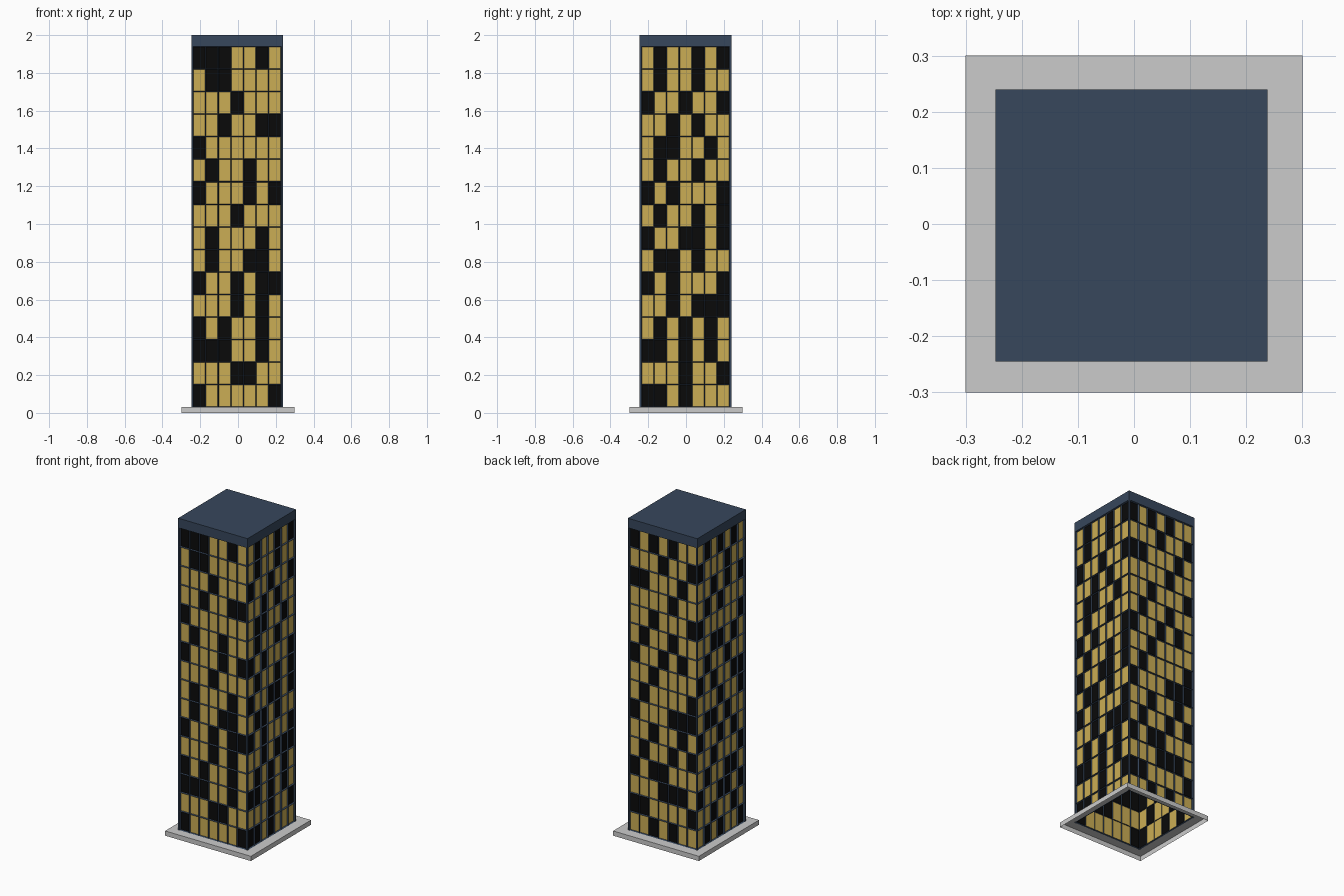
import bpy, bmesh
from mathutils import Matrix, Vector

if "Cube" in bpy.data.objects:
    bpy.data.objects.remove(bpy.data.objects["Cube"])

CX, CY, HALF = -0.0045, -0.0025, 0.2425
Z0, Z1, TOP = 0.03, 1.94, 2.0
COLS, ROWS, MARGIN = 7, 16, 0.009

def material(name, rgb):
    m = bpy.data.materials.new(name)
    m.diffuse_color = (*rgb, 1)
    m.use_nodes = True
    m.node_tree.nodes["Principled BSDF"].inputs["Base Color"].default_value = m.diffuse_color
    return m

frame = material("frame_blue", (0.038, 0.063, 0.107))
lit = material("window_lit", (0.60, 0.42, 0.09))
dark = material("window_dark", (0.003, 0.003, 0.003))

def finish(name, bm, mats=()):
    bmesh.ops.remove_doubles(bm, verts=bm.verts, dist=1e-5)
    me = bpy.data.meshes.new(name)
    bm.to_mesh(me)
    bm.free()
    for m in mats:
        me.materials.append(m)
    ob = bpy.data.objects.new(name, me)
    bpy.context.collection.objects.link(ob)
    return ob

# Dark window columns per floor, top floor first
PATTERNS = {
    "front": "0125 12 3 2 56 0 14 046 3 15 145 0356 35 025 0125 34 06",
    "right": "146 14 036 24 125 14 026 146 0346 124 026 2456 135 0135 36 013",
    "back": "024 36 015 4 26 14 035 2 16 0456 25 146 023 345 016 24",
    "left": "135 04 246 13 06 235 14 0256 36 124 035 26 145 0346 25 136",
}
PATTERNS["front"] = PATTERNS["front"].replace("2 56", "256")

# Four walls: frame grid with recessed panes
for k, (side, text) in enumerate(PATTERNS.items()):
    floors = text.split()
    bm = bmesh.new()
    place = Matrix.Translation((CX, CY, 0)) @ Matrix.Rotation(k * 1.5707963, 4, 'Z')

    def quad(x0, x1, z0, z1):
        return bm.faces.new([bm.verts.new(place @ Vector((x, -HALF, z)))
                             for x, z in ((x0, z0), (x1, z0), (x1, z1), (x0, z1))])

    a = HALF - MARGIN
    dx, dz = 2 * a / COLS, (Z1 - Z0) / ROWS
    panes = []
    for r in range(ROWS):
        for c in range(COLS):
            f = quad(-a + c * dx, -a + (c + 1) * dx, Z1 - (r + 1) * dz, Z1 - r * dz)
            panes.append((f, 2 if str(c) in floors[r] else 1))
    for s in (-HALF, a):
        quad(s, s + MARGIN, Z0, Z1)
    bm.normal_update()
    bmesh.ops.inset_individual(bm, faces=[p[0] for p in panes], thickness=0.004, depth=-0.01)
    for f, slot in panes:
        f.material_index = slot
    finish(side + "_wall", bm, (frame, lit, dark))

# Roof cap
bm = bmesh.new()
bmesh.ops.create_cube(bm, size=1, matrix=Matrix.Translation((CX, CY, (Z1 + TOP) / 2))
                      @ Matrix.Diagonal((2 * HALF, 2 * HALF, TOP - Z1, 1)))
finish("roof", bm, (frame,))

# Open-bottomed plinth: outer skirt and top ring around the tower
bm = bmesh.new()
loops = [[bm.verts.new((cx + sx * h, cy + sy * h, z))
          for sx, sy in ((-1, -1), (1, -1), (1, 1), (-1, 1))]
         for cx, cy, h, z in ((0, 0, 0.3, 0), (0, 0, 0.3, Z0), (CX, CY, HALF, Z0))]
for lo, hi in zip(loops, loops[1:]):
    for i in range(4):
        j = (i + 1) % 4
        bm.faces.new((lo[i], lo[j], hi[j], hi[i]))
finish("plinth", bm)
